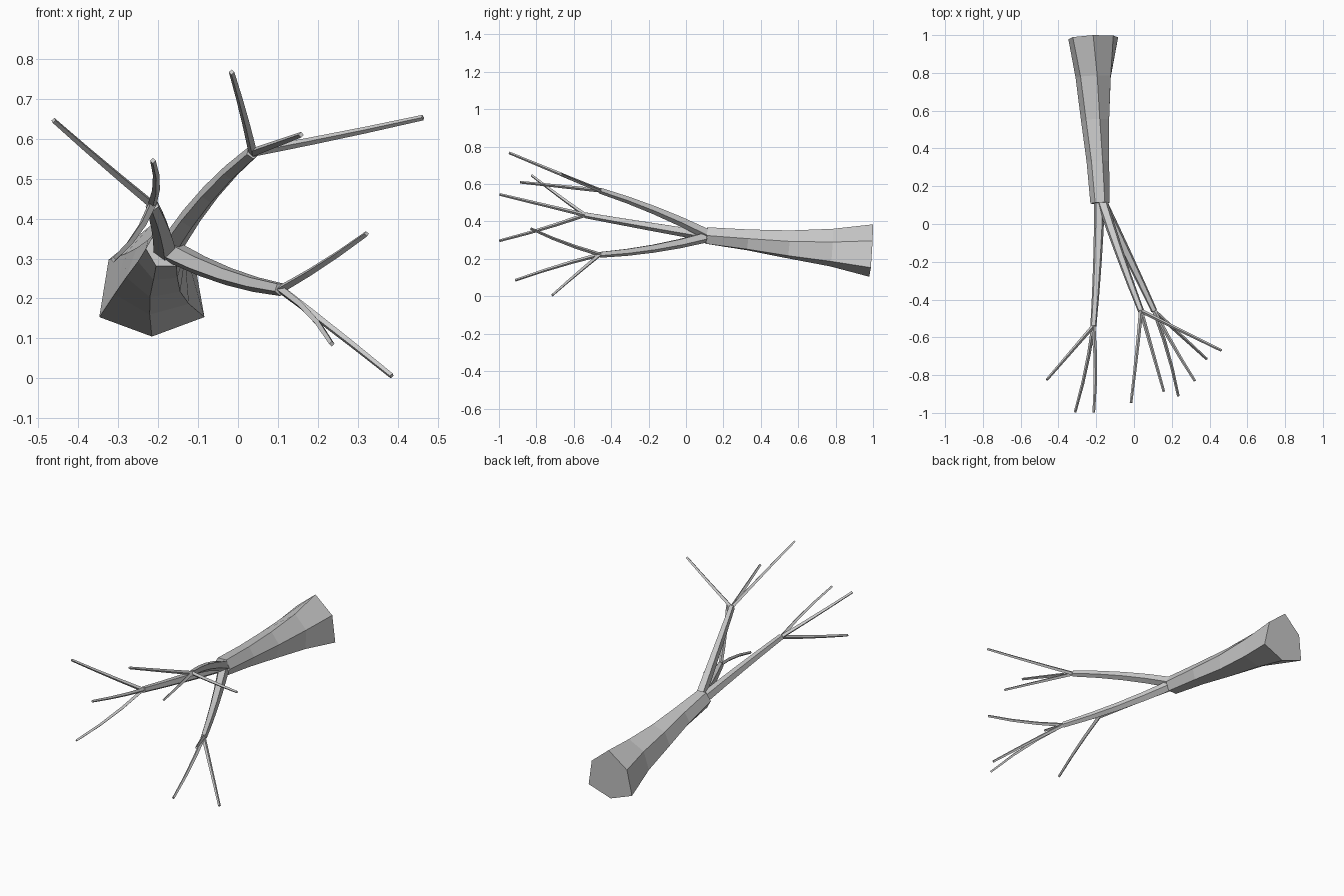
import bpy, bmesh
from math import cos, sin, pi
from mathutils import Vector

if "Cube" in bpy.data.objects:
    bpy.data.objects.remove(bpy.data.objects["Cube"])


def curve_point(a, m, b, t):
    # quadratic curve passing through m at t = 0.5
    a, m, b = Vector(a), Vector(m), Vector(b)
    c = 2 * m - (a + b) / 2
    return a * (1 - t) ** 2 + c * 2 * t * (1 - t) + b * t * t


def limb(name, points, radii, sides, flare=None, twist=0.0):
    """Faceted tapering tube along points; flare shapes the first ring and fades out."""
    bm = bmesh.new()
    rings = []
    n = len(points)
    for i, p in enumerate(points):
        tan = (points[min(i + 1, n - 1)] - points[max(i - 1, 0)]).normalized()
        side = tan.cross(Vector((0, 0, 1))).normalized() * -1
        up = side.cross(tan).normalized()
        if up.z < 0:
            up = -up
        ring = []
        for k in range(sides):
            fade = 1 - i / (n - 1)
            ang = -pi / 2 + 2 * pi * k / sides + twist * (1 - fade)
            r = radii[i]
            if flare:
                r *= 1 + (flare[k][0] - 1) * fade
                ang += flare[k][1] * fade
            ring.append(bm.verts.new(p + side * cos(ang) * r + up * sin(ang) * r))
        rings.append(ring)
    for lo, hi in zip(rings, rings[1:]):
        for k in range(sides):
            j = (k + 1) % sides
            bm.faces.new((lo[k], lo[j], hi[j], hi[k]))
    bm.faces.new(rings[0])
    bm.faces.new(rings[-1])
    bmesh.ops.recalc_face_normals(bm, faces=bm.faces)
    mesh = bpy.data.meshes.new(name)
    bm.to_mesh(mesh)
    bm.free()
    obj = bpy.data.objects.new(name, mesh)
    bpy.context.collection.objects.link(obj)
    return obj


def bent_limb(name, a, m, b, r0, r1, sides, steps):
    ts = [i / steps for i in range(steps + 1)]
    limb(name, [curve_point(a, m, b, t) for t in ts],
         [r0 + (r1 - r0) * t for t in ts], sides)


# Trunk with a flared, slightly irregular root end, twisting towards the tip
trunk_path = [(-0.216, 0.99, 0.246), (-0.208, 0.78, 0.261), (-0.201, 0.55, 0.278),
              (-0.189, 0.33, 0.302), (-0.18, 0.11, 0.325)]
flare = [(1.02, 0), (1.16, -0.09), (0.85, -0.08), (1.0, 0), (0.86, 0.08), (1.16, 0.09)]
limb("trunk", [Vector(p) for p in trunk_path], [0.139, 0.101, 0.077, 0.06, 0.051], 6,
     flare, -pi / 6)

# Each branch: start, middle, end, then its twig tips
branches = {
    "lower": ((-0.168, 0.11, 0.318), (-0.03, -0.17, 0.257), (0.107, -0.46, 0.223),
              [(0.322, -0.83, 0.362), (0.385, -0.715, 0.006), (0.235, -0.912, 0.086)]),
    "upper": ((-0.165, 0.11, 0.335), (-0.071, -0.17, 0.462), (0.037, -0.46, 0.566),
              [(-0.016, -0.946, 0.767), (0.463, -0.67, 0.653), (0.158, -0.887, 0.61)]),
    "left": ((-0.183, 0.11, 0.325), (-0.194, -0.21, 0.378), (-0.215, -0.54, 0.435),
             [(-0.462, -0.825, 0.646), (-0.213, -0.997, 0.545), (-0.312, -0.997, 0.297)]),
}
# Slight sideways bend of each twig's middle
bends = {
    "lower": [(0, -0.01, -0.005), (0, 0, 0.002), (0.01, 0, 0.006)],
    "upper": [(0.002, 0, 0), (0, 0, -0.002), (0, 0, 0)],
    "left": [(0, 0, -0.002), (0.01, 0, 0), (0.009, 0, -0.006)],
}

for name, (a, m, b, tips) in branches.items():
    bent_limb(name + "_branch", a, m, b, 0.030, 0.017, 5, 4)
    for i, tip in enumerate(tips):
        mid = (Vector(b) + Vector(tip)) / 2 + Vector(bends[name][i])
        bent_limb(f"{name}_twig_{i + 1}", b, mid, tip, 0.011, 0.007, 4, 3)
